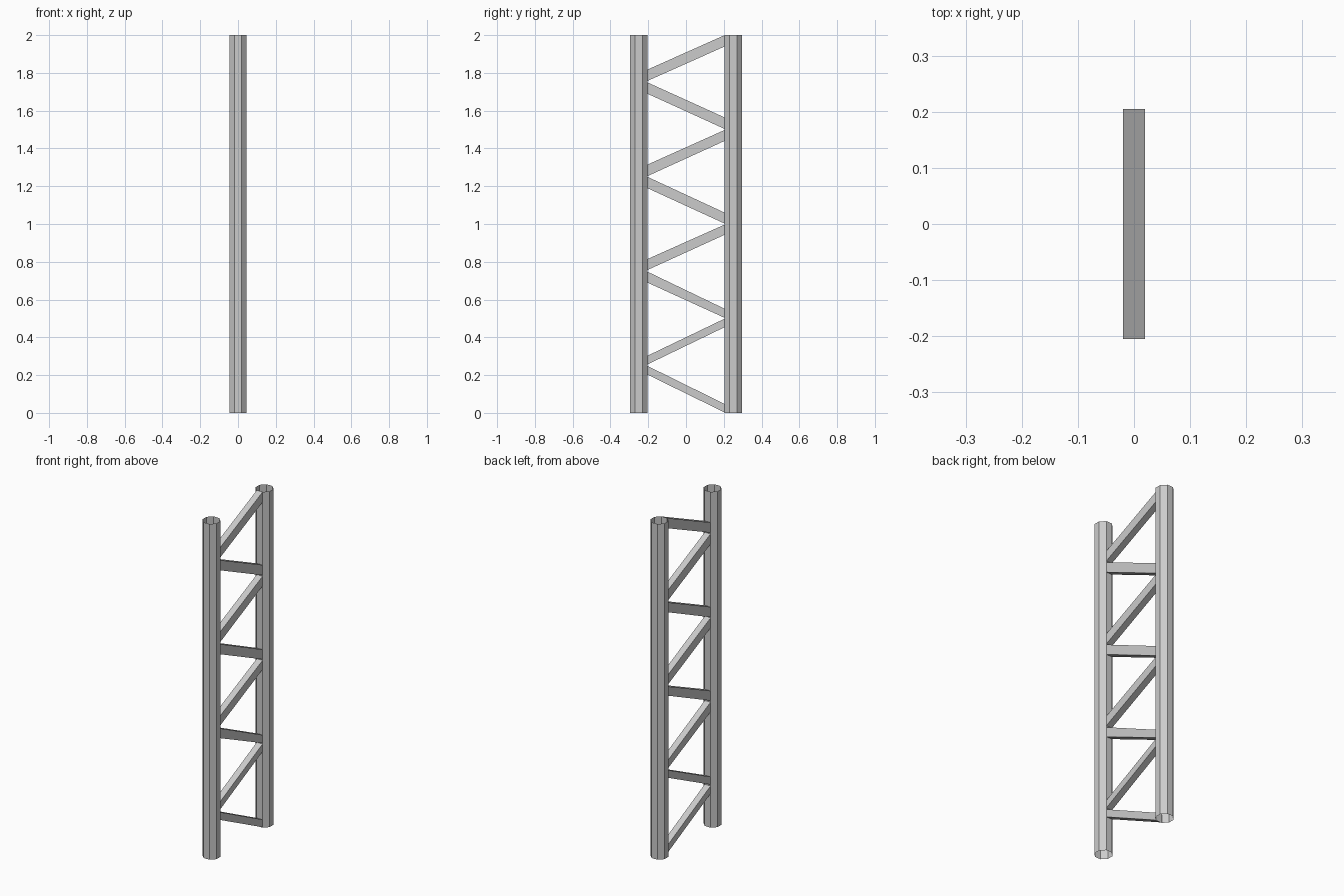
import bpy, bmesh
from math import pi

if "Cube" in bpy.data.objects:
    bpy.data.objects.remove(bpy.data.objects["Cube"])

POST_Y, POST_R, HEIGHT = 0.25, 0.05, 2.0
HALF_W = 0.0192   # brace half width, matches one post facet
END_Y = 0.205     # braces stop at the inner post facets


def finish(name, bm):
    bmesh.ops.recalc_face_normals(bm, faces=bm.faces)
    mesh = bpy.data.meshes.new(name)
    bm.to_mesh(mesh)
    bm.free()
    obj = bpy.data.objects.new(name, mesh)
    bpy.context.collection.objects.link(obj)
    return obj


# Open eight-sided post, flat facets facing the axes
def post(name, y):
    bpy.ops.mesh.primitive_cylinder_add(vertices=8, radius=POST_R, depth=HEIGHT,
                                        end_fill_type='NOTHING',
                                        location=(0, y, HEIGHT / 2),
                                        rotation=(0, 0, pi / 8))
    bpy.context.object.name = name


# Slanted bar between the posts with ends cut vertical and left open;
# each end is given as its (low, high) heights
def brace(name, left, right):
    bm = bmesh.new()
    rings = []
    for y, (lo, hi) in ((-END_Y, left), (END_Y, right)):
        rings.append([bm.verts.new((x, y, z)) for x, z in
                      ((-HALF_W, lo), (HALF_W, lo), (HALF_W, hi), (-HALF_W, hi))])
    a, b = rings
    for i in range(4):
        j = (i + 1) % 4
        bm.faces.new((a[i], a[j], b[j], b[i]))
    finish(name, bm)


post("front_post", -POST_Y)
post("back_post", POST_Y)

# Zigzag braces, two per half unit, the lowest pair thinner
spans = [
    ((0.203, 0.249), (0.002, 0.047)), ((0.256, 0.302), (0.454, 0.499)),
    ((0.690, 0.748), (0.503, 0.551)), ((0.756, 0.814), (0.943, 0.997)),
    ((1.190, 1.250), (1.002, 1.060)), ((1.253, 1.314), (1.440, 1.498)),
    ((1.690, 1.750), (1.503, 1.564)), ((1.757, 1.817), (1.940, 2.000)),
]
for n, (left, right) in enumerate(spans, 1):
    brace(f"brace_{n}", left, right)
